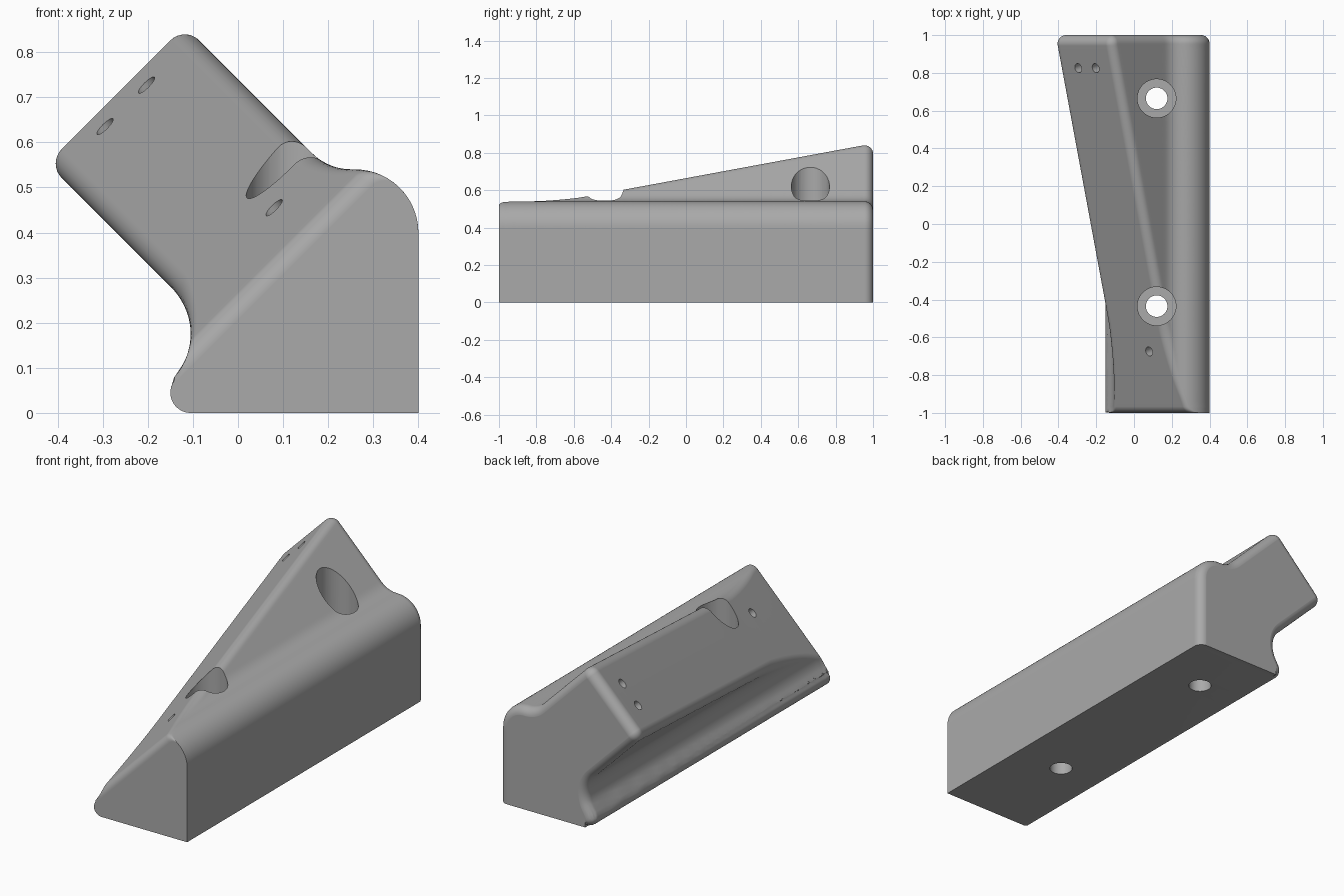
import bpy, bmesh, math
from mathutils import Vector, Matrix

if "Cube" in bpy.data.objects:
    bpy.data.objects.remove(bpy.data.objects["Cube"], do_unlink=True)

R = 0.045                    # edge rounding
SLOPE, MID = 0.37, 0.625     # sloping face: z - x = MID + SLOPE * y
ROOT2 = math.sqrt(2)


def arc(cx, cz, r, a0, a1, n=32):
    angles = [math.radians(a0 + (a1 - a0) * i / n) for i in range(n + 1)]
    return [(cx + r * math.cos(a), cz + r * math.sin(a)) for a in angles]


def conic(p0, p1, p2, w, n):
    """Circular arc from p0 to p2 with its corner at p1."""
    out = []
    for i in range(n + 1):
        t = i / n
        b = ((1 - t) ** 2, 2 * t * (1 - t) * w, t * t)
        out.append(tuple((b[0] * p + b[1] * q + b[2] * s) / sum(b)
                         for p, q, s in zip(p0, p1, p2)))
    return out


def chain(points):
    """Extend a side profile along the arm and turn it into (z-x, z+x)."""
    x, z = points[-1]
    points = points + [(x - 1, z + 1)]
    return [(z - x, z + x) for x, z in points]


def right_side(o):
    return chain([(0.4 - o, 0)] + arc(0.26, 0.4, 0.14 - o, 0, 90)
                 + arc(0.25, 0.66, 0.12 + o, 270, 225))


def left_side(o):
    return chain([(-0.105, 0)] + arc(-0.105, 0.045, R - o, 270, 138)
                 + arc(-0.25, 0.175, 0.145 + o, -42, 45))


def at(side, u):
    for (u0, v0), (u1, v1) in zip(side, side[1:]):
        if u <= u1 and u1 - u0 > 1e-9:
            return v0 + (v1 - v0) * (u - u0) / (u1 - u0)
    return side[-1][1]


def half_section(side, s, radius, sign, n=64):
    """Side profile up to the sloping face, with a rounded corner."""
    du, e = 0.004, 0.002
    dv = at(side, s + e) - at(side, s - e)
    length = math.hypot(du, dv)
    turn = math.acos(max(-1, min(1, -sign * dv / length)))
    t = ROOT2 * radius * math.tan(turn / 2)
    u0, u1 = side[0][0], s - t * du / length
    pts = [(u0 + (u1 - u0) * i / n, 0) for i in range(n + 1)]
    pts = [(u, at(side, u)) for u, _ in pts]
    corner = (s, at(side, s))
    return pts + conic(pts[-1], corner, (s, corner[1] - sign * t),
                       math.cos(turn / 2), 8)[1:]


def slope_at(y):
    return MID + SLOPE * y


# Lengthwise line of the sloping face, rounded into both ends
tilt = math.acos(SLOPE / math.sqrt(2 + SLOPE ** 2))
front_t, back_t = R * math.tan(tilt / 2), R / math.tan(tilt / 2)
front_y = -1 + front_t * math.sin(tilt)
back_y = 1 - back_t * math.sin(tilt)
line = conic((-1, slope_at(-1) - ROOT2 * front_t), (-1, slope_at(-1)),
             (front_y, slope_at(front_y)), math.cos(tilt / 2), 8)
for i in range(1, 80):
    y = front_y + (back_y - front_y) * i / 80
    line.append((y, slope_at(y)))
line += conic((back_y, slope_at(back_y)), (1, slope_at(1)),
              (1, slope_at(1) - ROOT2 * back_t), math.sin(tilt / 2), 12)

# Body lofted from front to back
bm = bmesh.new()
rows = []
last_y = -2
for y, s in line:
    if y - last_y < 1e-5:
        continue
    last_y = y
    into = max(0, y - (1 - R))
    o = min(R - math.sqrt(max(0, R * R - into * into)), R - 0.003)
    radius = R - o
    ring = half_section(right_side(o), s, radius, 1)
    ring += reversed(half_section(left_side(o), s, radius, -1))
    rows.append([bm.verts.new(((v - u) / 2, y, (v + u) / 2)) for u, v in ring])
for a, b in zip(rows, rows[1:]):
    for i in range(len(a)):
        j = (i + 1) % len(a)
        bm.faces.new((a[i], a[j], b[j], b[i]))
bm.faces.new(rows[0])
bm.faces.new(rows[-1])
bmesh.ops.remove_doubles(bm, verts=bm.verts, dist=1e-5)
bmesh.ops.recalc_face_normals(bm, faces=bm.faces)
mesh = bpy.data.meshes.new("wedge_block")
bm.to_mesh(mesh)
bm.free()
body = bpy.data.objects.new("wedge_block", mesh)
bpy.context.collection.objects.link(body)
bpy.context.view_layer.objects.active = body
body.select_set(True)

grey = bpy.data.materials.new("plain grey")
grey.use_nodes = True
colour = (0.4, 0.4, 0.4, 1)
grey.diffuse_color = colour
grey.node_tree.nodes["Principled BSDF"].inputs["Base Color"].default_value = colour
mesh.materials.append(grey)


def drill(start, end, r):
    """Cut a round hole from start to end."""
    start, end = Vector(start), Vector(end)
    axis = end - start
    cut = bmesh.new()
    bmesh.ops.create_cone(cut, cap_ends=True, segments=48, radius1=r, radius2=r,
                          depth=axis.length,
                          matrix=Matrix.Translation((start + end) / 2)
                          @ axis.to_track_quat("Z", "Y").to_matrix().to_4x4())
    me = bpy.data.meshes.new("hole_cutter")
    cut.to_mesh(me)
    cut.free()
    me.materials.append(grey)
    cutter = bpy.data.objects.new("hole_cutter", me)
    cutter.hide_render = True
    bpy.context.collection.objects.link(cutter)
    mod = body.modifiers.new("hole", "BOOLEAN")
    mod.operation, mod.solver, mod.object = "DIFFERENCE", "EXACT", cutter
    bpy.ops.object.modifier_apply(modifier=mod.name)
    bpy.data.objects.remove(cutter, do_unlink=True)


# Counterbored screw holes
for y in (-0.435, 0.665):
    drill((0.12, y, 0.25), (0.12, y, 1.2), 0.102)
    drill((0.12, y, -0.2), (0.12, y, 0.4), 0.057)

# Pin holes square to the sloping face
normal = Vector((-1, -SLOPE, 1)).normalized()
for x, y in ((-0.295, 0.825), (-0.203, 0.825), (0.08, -0.675)):
    p = Vector((x, y, x + slope_at(y)))
    drill(p - normal * 0.12, p + normal * 0.05, 0.025)

bpy.ops.object.shade_smooth_by_angle(angle=math.radians(30))
weighted = body.modifiers.new("even_shading", "WEIGHTED_NORMAL")
weighted.keep_sharp = True
